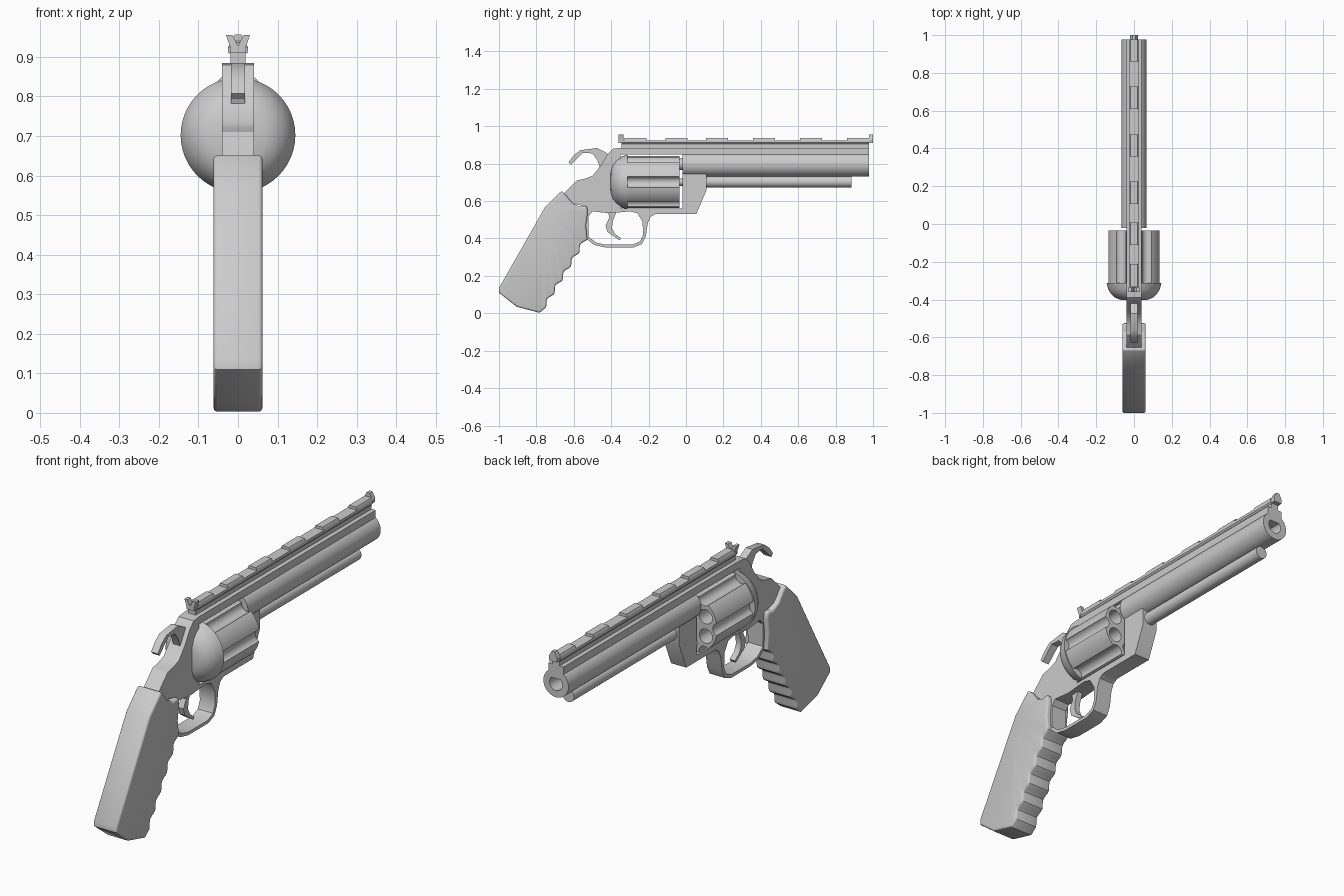
import bpy, bmesh, math
from mathutils import Vector

default_cube = bpy.data.objects.get("Cube")
if default_cube:
    bpy.data.objects.remove(default_cube, do_unlink=True)

# One grey metal for every part
metal = bpy.data.materials.new("grey metal")
metal.use_nodes = True
grey = (.6, .6, .6, 1)
metal.diffuse_color = grey
for node in metal.node_tree.nodes:
    if node.type == 'BSDF_PRINCIPLED':
        node.inputs["Base Color"].default_value = grey


def finish(name, bm):
    """Clean the bmesh, link it as an object and shade it smooth by angle."""
    bmesh.ops.remove_doubles(bm, verts=bm.verts, dist=1e-5)
    bmesh.ops.recalc_face_normals(bm, faces=bm.faces)
    mesh = bpy.data.meshes.new(name)
    bm.to_mesh(mesh)
    bm.free()
    mesh.materials.append(metal)
    obj = bpy.data.objects.new(name, mesh)
    bpy.context.collection.objects.link(obj)
    shade(mesh)
    return obj


def shade(mesh):
    mesh.shade_smooth()
    mesh.set_sharp_from_angle(angle=math.radians(32))


def side_prism(name, outline, half_width):
    """Extrude a (y, z) side outline evenly across x."""
    bm = bmesh.new()
    face = bm.faces.new([bm.verts.new((-half_width, y, z)) for y, z in outline])
    new = bmesh.ops.extrude_face_region(bm, geom=[face])["geom"]
    verts = [v for v in new if isinstance(v, bmesh.types.BMVert)]
    bmesh.ops.translate(bm, verts=verts, vec=(2 * half_width, 0, 0))
    return finish(name, bm)


def front_prism(name, outline, back, front):
    """Extrude an (x, z) cross-section from y = back to y = front."""
    bm = bmesh.new()
    face = bm.faces.new([bm.verts.new((x, back, z)) for x, z in outline])
    new = bmesh.ops.extrude_face_region(bm, geom=[face])["geom"]
    verts = [v for v in new if isinstance(v, bmesh.types.BMVert)]
    bmesh.ops.translate(bm, verts=verts, vec=(0, front - back, 0))
    return finish(name, bm)


def mirrored(half):
    """Complete a right-hand (x, z) half outline with its mirror image."""
    return half + [(-x, z) for x, z in reversed(half) if x > 0]


def lathe(name, profile, x=0, z=0, steps=48):
    """Spin a (radius, y) profile about an axis parallel to y."""
    bm = bmesh.new()
    verts = [bm.verts.new((x + r, y, z)) for r, y in profile]
    edges = [bm.edges.new(pair) for pair in zip(verts, verts[1:])]
    bmesh.ops.spin(bm, geom=verts + edges, cent=(x, 0, z), axis=(0, 1, 0),
                   angle=math.tau, steps=steps)
    return finish(name, bm)


def rod(name, radius, back, front, x=0, z=0, steps=32):
    profile = [(0, back), (radius, back), (radius, front), (0, front)]
    return lathe(name, profile, x, z, steps)


def bake(obj):
    """Apply all modifiers."""
    graph = bpy.context.evaluated_depsgraph_get()
    mesh = bpy.data.meshes.new_from_object(obj.evaluated_get(graph))
    obj.modifiers.clear()
    obj.data = mesh
    shade(mesh)


def cut(obj, cutter):
    """Subtract a cutter and throw the cutter away."""
    mod = obj.modifiers.new("cut", 'BOOLEAN')
    mod.operation = 'DIFFERENCE'
    mod.solver = 'EXACT'
    mod.object = cutter
    bake(obj)
    bpy.data.objects.remove(cutter, do_unlink=True)


# Frame with top rib and trigger guard in one outline
frame = side_prism("frame", [
    (.978, .885), (-.345, .885), (-.39, .88), (-.42, .85), (-.455, .79),
    (-.5, .735), (-.54, .72), (-.585, .71), (-.655, .64), (-.6, .585),
    (-.53, .57), (-.535, .4), (-.49, .365), (-.43, .352), (-.28, .352),
    (-.235, .37), (-.215, .41), (-.205, .48), (-.19, .515), (-.165, .53),
    (.055, .53), (.11, .66), (.11, .74), (0, .82), (.978, .82)], .04)
cut(frame, side_prism("guard_opening", [
    (-.5, .545), (-.52, .52), (-.522, .41), (-.48, .378), (-.43, .367),
    (-.285, .367), (-.245, .385), (-.23, .42), (-.232, .49), (-.26, .535),
    (-.3, .545), (-.41, .535)], .2))
cut(frame, side_prism("drum_window", [
    (-.35, .56), (-.02, .56), (-.02, .85), (-.35, .85)], .2))

# Barrel with bore, rear cone and ejector rod
axis = .797
lathe("barrel", [(0, .7), (.034, .7), (.034, .978), (.066, .978),
                 (.066, -.02), (0, -.02)], z=axis)
rod("barrel_cone", .03, -.034, 0, z=axis)
rod("ejector_rod", .03, .08, .885, z=.703)

# Fluted drum with six chambers, and the rounded shield behind it
hub = .702
drum = rod("drum", .139, -.32, -.035, z=hub, steps=72)
for i in range(6):
    flute = math.radians(60 * i)
    hole = math.radians(60 * i + 30)
    cut(drum, rod("flute_cutter", .03, -.315, .1, .146 * math.cos(flute),
                  hub + .146 * math.sin(flute)))
    cut(drum, rod("chamber_cutter", .034, -.25, .1, .092 * math.cos(hole),
                  hub + .092 * math.sin(hole)))
rod("drum_pin", .02, -.1, 0, z=hub)
lathe("recoil_shield", [(0, -.405), (.07, -.402), (.1, -.39), (.122, -.37),
                        (.137, -.345), (.145, -.312), (0, -.312)], z=hub)

# Grip with five finger grooves down the front strap
top, bottom = Vector((-.535, .4)), Vector((-.757, .035))
along = (bottom - top).normalized()
outward = Vector((-along.y, along.x))
grooves, samples = 5, 6
total = grooves * samples
outline = [(-.665, .655), (-.64, .63), (-.61, .59), (-.57, .57), (-.53, .575),
           (-.525, .54), (-.535, .47)]
for i in range(total + 1):
    wave = math.cos(math.tau * i / samples) * .009
    point = top.lerp(bottom, i / total) + outward * wave
    outline.append((point.x, point.y))
outline += [(-.783, .003), (-.905, .035), (-1, .11), (-1, .135), (-.755, .565)]
grip = side_prism("grip", outline, .062)
bevel = grip.modifiers.new("rounded edges", 'BEVEL')
bevel.width = .01
bevel.segments = 3
bevel.use_clamp_overlap = False
bevel.limit_method = 'ANGLE'
bevel.angle_limit = math.radians(60)
bake(grip)

# Hammer and trigger
side_prism("hammer", [
    (-.628, .808), (-.6, .845), (-.565, .872), (-.475, .884), (-.42, .855),
    (-.42, .77), (-.46, .78), (-.475, .82), (-.5, .855), (-.55, .858),
    (-.585, .825), (-.615, .795)], .018)
side_prism("trigger", [
    (-.42, .56), (-.41, .51), (-.43, .47), (-.42, .435), (-.385, .41),
    (-.35, .397), (-.355, .39), (-.395, .402), (-.392, .44), (-.395, .47),
    (-.38, .51), (-.36, .56)][:7] + [
    (-.348, .402), (-.38, .425), (-.395, .455), (-.393, .49), (-.365, .56)], .014)

# Sight rail with raised tapered teeth
front_prism("rail", mirrored([(.019, .88), (.019, .905), (.025, .912),
                              (.025, .925)]), -.345, .978)
for start in (-.33, -.11, .107, .357, .61, .86):
    front_prism("rail_tooth", mirrored([(.025, .92), (.025, .925),
                                        (.018, .938)]), start, start + .118)

# Notched rear sight and front blade
front_prism("rear_sight", mirrored([(.02, .91), (.02, .925), (.03, .955),
                                    (.014, .955), (0, .928)]), -.36, -.335)
front_prism("front_sight", mirrored([(.02, .91), (.022, .93), (.008, .957)]),
            .978, 1)
side_prism("front_sight_ramp", [(.965, .92), (1, .92), (1, .957), (.985, .95)], .008)
